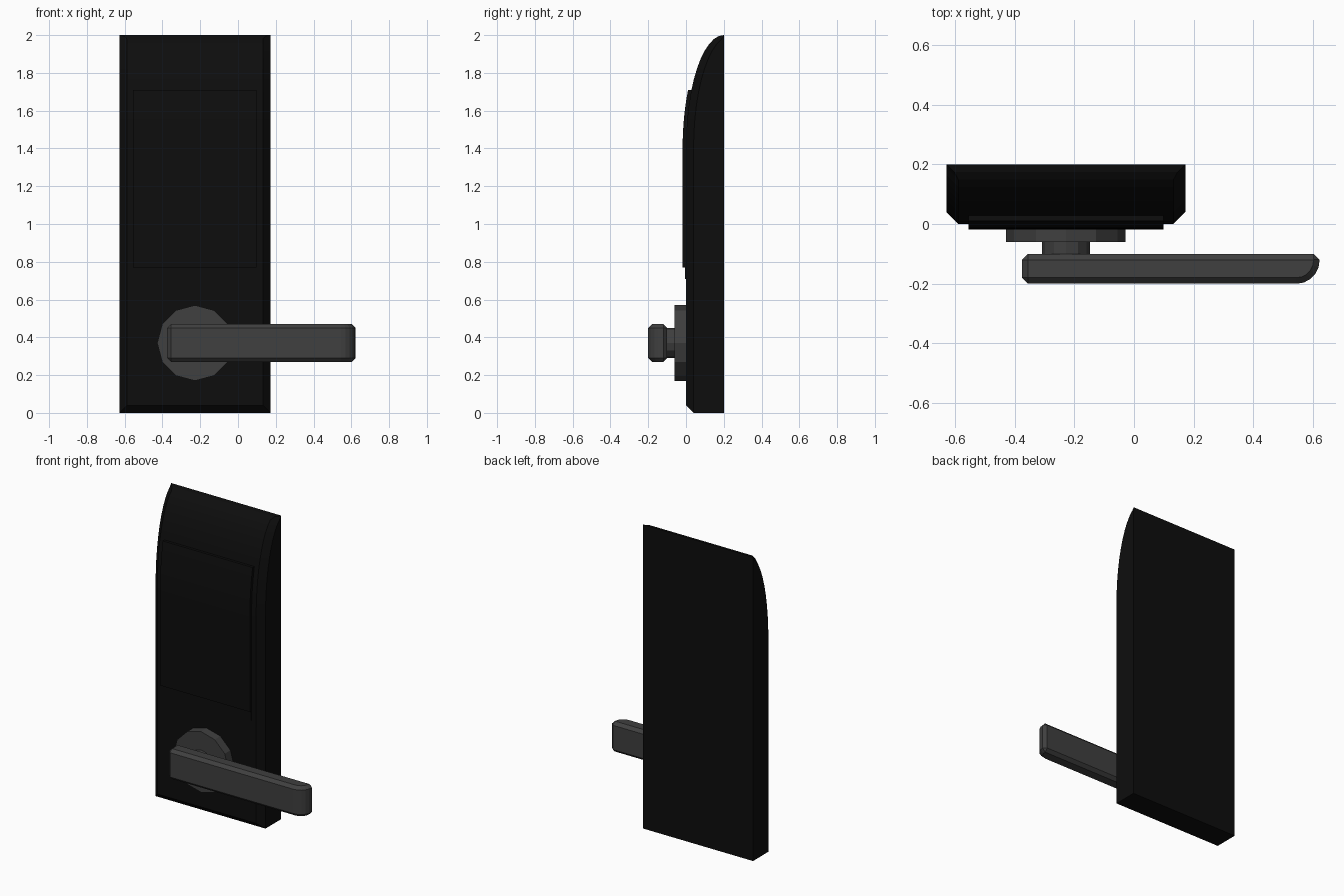
import bpy, bmesh, math
from mathutils import Matrix

cube = bpy.data.objects.get("Cube")
if cube:
    bpy.data.objects.remove(cube, do_unlink=True)


def material(name, value):
    mat = bpy.data.materials.new(name)
    mat.use_nodes = True
    colour = (value, value, value, 1)
    mat.diffuse_color = colour
    mat.node_tree.nodes["Principled BSDF"].inputs["Base Color"].default_value = colour
    return mat


black = material("black casing", 0.004)
grey = material("dark grey metal", 0.05)


def finish(name, bm, mat):
    bmesh.ops.recalc_face_normals(bm, faces=bm.faces)
    mesh = bpy.data.meshes.new(name)
    bm.to_mesh(mesh)
    bm.free()
    mesh.materials.append(mat)
    obj = bpy.data.objects.new(name, mesh)
    bpy.context.collection.objects.link(obj)
    return obj


def loft(name, rings, mat):
    """Skin a list of equal closed rings and cap both ends."""
    bm = bmesh.new()
    loops = [[bm.verts.new(p) for p in ring] for ring in rings]
    for a, b in zip(loops, loops[1:]):
        for i in range(len(a)):
            j = (i + 1) % len(a)
            bm.faces.new((a[i], a[j], b[j], b[i]))
    bm.faces.new(loops[0])
    bm.faces.new(loops[-1])
    bmesh.ops.remove_doubles(bm, verts=bm.verts, dist=0.0001)
    return finish(name, bm, mat)


LEFT, RIGHT, BACK = -0.628, 0.172, 0.2
CURVE_START, CURVE_HEIGHT = 1.4, 0.6
CHAMFER = 0.04


def front_y(z):
    t = min(1, max(0, (z - CURVE_START) / CURVE_HEIGHT))
    return BACK * (1 - math.sqrt(1 - t * t))


# Casing: chamfered front edges, curved top
def casing_ring(z, y, c):
    return [(LEFT, BACK, z), (LEFT, y + c, z), (LEFT + c, y, z),
            (RIGHT - c, y, z), (RIGHT, y + c, z), (RIGHT, BACK, z)]


STEPS = 12
rings = [casing_ring(0, CHAMFER, 0), casing_ring(CHAMFER, 0, CHAMFER)]
for i in range(STEPS):
    z = CURVE_START + CURVE_HEIGHT * math.sin(math.pi / 2 * i / STEPS)
    y = front_y(z)
    rings.append(casing_ring(z, y, min(CHAMFER, BACK - y)))
rings.append(casing_ring(2, BACK - 0.001, 0.001))
loft("casing", rings, black)


# Raised plates that follow the casing front
def plate(name, heights, rise):
    rings = []
    for z in heights:
        y = front_y(z)
        rings.append([(x, y + d, z) for x, d in
                      ((-0.555, 0.01), (-0.555, -rise), (0.099, -rise), (0.099, 0.01))])
    loft(name, rings, black)


plate("front_panel", [0.77, 1.4] + [1.4 + 0.31 * i / 6 for i in range(1, 7)], 0.018)
plate("panel_lower_trim", [0.71, 0.77], 0.005)


# Handle rose and neck
def disc(name, radius, y0, y1):
    bm = bmesh.new()
    bmesh.ops.create_cone(bm, cap_ends=True, segments=12, radius1=radius,
                          radius2=radius, depth=y1 - y0)
    turn = Matrix.Rotation(math.pi / 2, 4, "X")
    bm.transform(Matrix.Translation((-0.228, (y0 + y1) / 2, 0.37)) @ turn)
    finish(name, bm, grey)


disc("handle_rose", 0.2, -0.06, 0.005)
disc("handle_neck", 0.08, -0.11, -0.055)

# Lever with a rounded outer front corner and chamfered edges
outline = [(0.622, -0.1), (-0.375, -0.1), (-0.375, -0.2)]
for i in range(6):
    a = math.pi / 2 * i / 5
    outline.append((0.545 + 0.077 * math.sin(a), -0.12 - 0.08 * math.cos(a)))
lever = loft("lever", [[(x, y, z) for x, y in outline] for z in (0.27, 0.47)], grey)
bevel = lever.modifiers.new("chamfer", "BEVEL")
bevel.width = 0.02
bevel.segments = 1
bevel.limit_method = "ANGLE"
bevel.angle_limit = math.radians(40)
bevel.use_clamp_overlap = False
